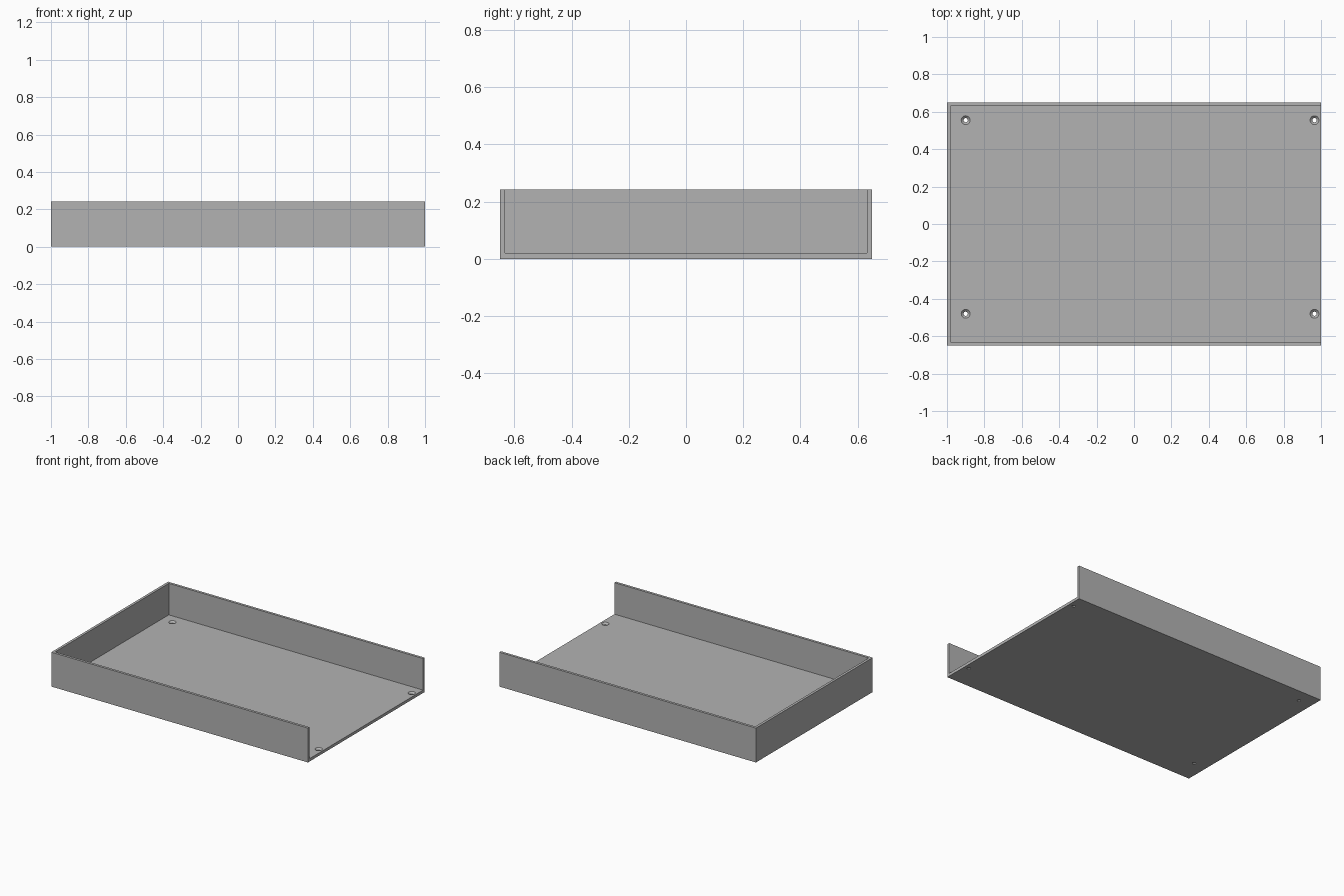
import bpy
import bmesh
from mathutils import Matrix, Vector

if "Cube" in bpy.data.objects:
    bpy.data.objects.remove(bpy.data.objects["Cube"], do_unlink=True)

LENGTH, WIDTH, HEIGHT = 2.0, 1.3, 0.242
WALL, FLOOR = 0.018, 0.02

grey = bpy.data.materials.new("plain grey")
grey.use_nodes = True
grey.diffuse_color = (0.45, 0.45, 0.45, 1)
grey.node_tree.nodes["Principled BSDF"].inputs["Base Color"].default_value = grey.diffuse_color


def make_object(name, bm):
    mesh = bpy.data.meshes.new(name)
    bm.to_mesh(mesh)
    bm.free()
    mesh.materials.append(grey)
    obj = bpy.data.objects.new(name, mesh)
    bpy.context.collection.objects.link(obj)
    return obj


def box(name, low, high):
    low, high = Vector(low), Vector(high)
    bm = bmesh.new()
    place = Matrix.Translation((low + high) / 2) @ Matrix.Diagonal((*(high - low), 1))
    bmesh.ops.create_cube(bm, size=1, matrix=place)
    return make_object(name, bm)


def cone(name, x, y, bottom, top, r_bottom, r_top):
    bm = bmesh.new()
    bmesh.ops.create_cone(bm, cap_ends=True, segments=32, radius1=r_bottom,
                          radius2=r_top, depth=top - bottom,
                          matrix=Matrix.Translation((x, y, (bottom + top) / 2)))
    return make_object(name, bm)


def cut(target, cutter):
    cutter.hide_render = True
    mod = target.modifiers.new("cut", 'BOOLEAN')
    mod.operation, mod.solver, mod.object = 'DIFFERENCE', 'EXACT', cutter
    bpy.context.view_layer.objects.active = target
    bpy.ops.object.modifier_apply(modifier=mod.name)
    bpy.data.objects.remove(cutter, do_unlink=True)


# Tray shell: solid block hollowed from above, open at the left end
tray = box("tray", (-LENGTH / 2, -WIDTH / 2, 0), (LENGTH / 2, WIDTH / 2, HEIGHT))
cut(tray, box("hollow", (-LENGTH / 2 + WALL, -WIDTH / 2 + WALL, FLOOR),
              (LENGTH, WIDTH / 2 - WALL, HEIGHT * 2)))

# Countersunk screw holes through the floor
for x in (-0.9, 0.965):
    for y in (-0.48, 0.555):
        cut(tray, cone("countersink", x, y, FLOOR - 0.012, FLOOR + 0.002, 0.011, 0.026))
        cut(tray, cone("drill", x, y, -FLOOR, FLOOR * 2, 0.0112, 0.0112))

# Smooth the hole walls only, keeping every edge of the tray crisp
bpy.ops.object.select_all(action='DESELECT')
tray.select_set(True)
bpy.context.view_layer.objects.active = tray
bpy.ops.object.shade_smooth_by_angle()
